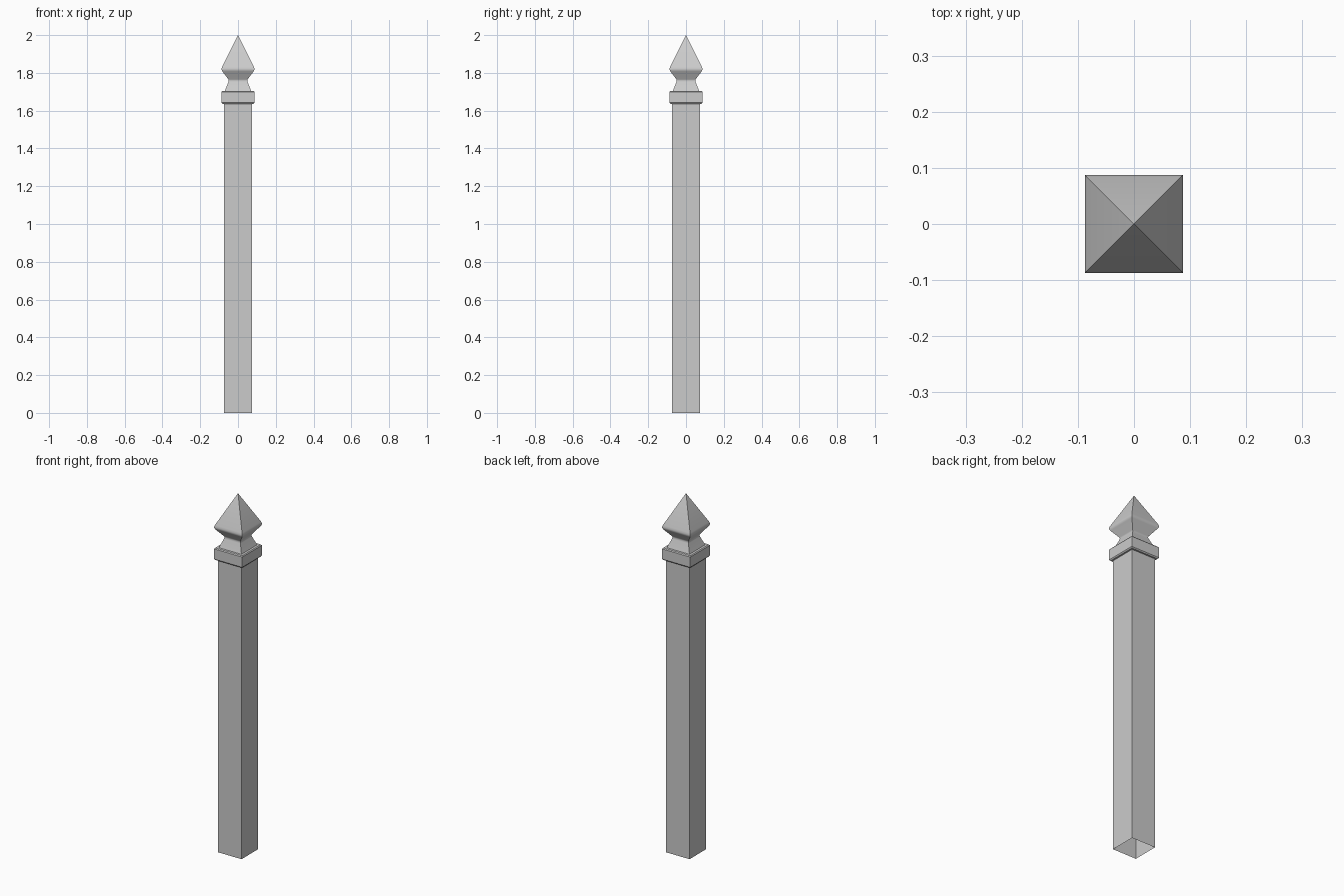
import bpy, bmesh

if "Cube" in bpy.data.objects:
    bpy.data.objects.remove(bpy.data.objects["Cube"])

SIGNS = [(-1, -1), (1, -1), (1, 1), (-1, 1)]


def square_loft(name, profile, tip=None, smooth=None):
    """Stack square rings (half width, height); optionally close to a point."""
    bm = bmesh.new()
    rings = [[bm.verts.new((sx * w, sy * w, z)) for sx, sy in SIGNS] for w, z in profile]
    for a, b in zip(rings, rings[1:]):
        for i in range(4):
            j = (i + 1) % 4
            bm.faces.new((a[i], a[j], b[j], b[i]))
    if tip is not None:
        apex = bm.verts.new((0, 0, tip))
        for i in range(4):
            bm.faces.new((rings[-1][i], rings[-1][(i + 1) % 4], apex))
    mesh = bpy.data.meshes.new(name)
    bm.to_mesh(mesh)
    bm.free()
    obj = bpy.data.objects.new(name, mesh)
    bpy.context.collection.objects.link(obj)
    if smooth:
        bpy.ops.object.select_all(action='DESELECT')
        obj.select_set(True)
        bpy.context.view_layer.objects.active = obj
        bpy.ops.object.shade_smooth_by_angle(angle=smooth)
    return obj


# Hollow square shaft, open at the foot
square_loft("post_shaft", [(0.073, 0.0), (0.073, 1.636)])

# Collar with small chamfers under and over the band
square_loft("collar", [(0.073, 1.636), (0.082, 1.636), (0.087, 1.642),
                       (0.087, 1.699), (0.083, 1.704), (0.070, 1.704)])

# Waisted finial with a rounded shoulder and pyramid point
square_loft("finial", [(0.070, 1.704), (0.051, 1.752), (0.049, 1.759), (0.051, 1.766),
                       (0.083, 1.808), (0.087, 1.816), (0.087, 1.822), (0.084, 1.832)],
            tip=2.0, smooth=1.0)
